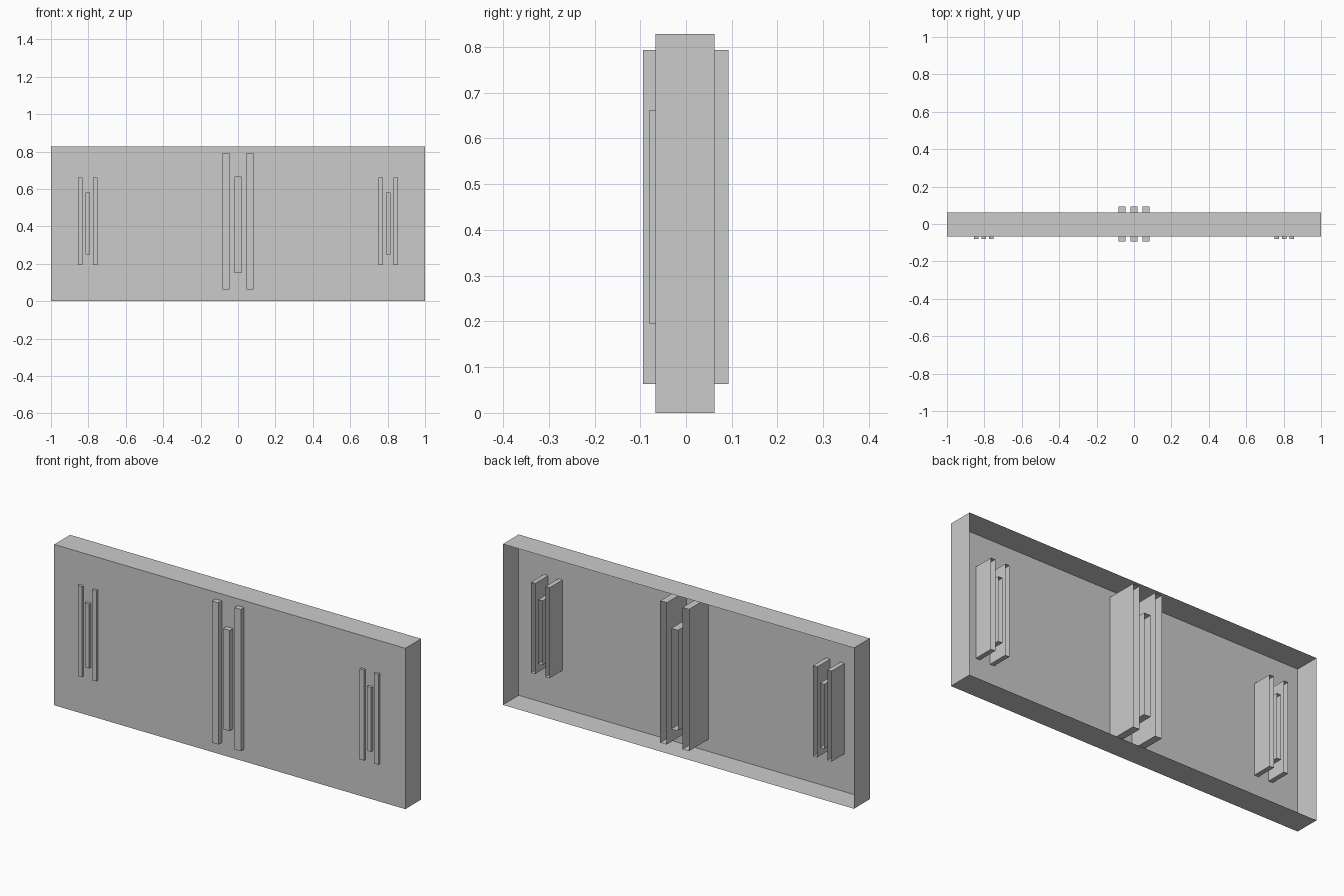
import bpy, bmesh

if "Cube" in bpy.data.objects:
    bpy.data.objects.remove(bpy.data.objects["Cube"])


def open_box(name, x, y, z):
    """Box shell between the given (min, max) ranges, open at the back (+y)."""
    bm = bmesh.new()
    bmesh.ops.create_cube(bm, size=1)
    back = [f for f in bm.faces if f.normal.y > 0.5]
    bmesh.ops.delete(bm, geom=back, context='FACES_ONLY')
    for v in bm.verts:
        v.co = [r[1] if c > 0 else r[0] for c, r in zip(v.co, (x, y, z))]
    mesh = bpy.data.meshes.new(name)
    bm.to_mesh(mesh)
    bm.free()
    obj = bpy.data.objects.new(name, mesh)
    bpy.context.collection.objects.link(obj)
    return obj


def slat_group(name, cx, spacing, width, y, outer_z, inner_z):
    """Two long slats with a shorter one between them."""
    for label, i in (("left", -1), ("middle", 0), ("right", 1)):
        x = cx + i * spacing
        open_box(f"{name}_{label}_slat", (x - width / 2, x + width / 2), y,
                 outer_z if i else inner_z)


# Panel tray
open_box("panel", (-1, 1), (-0.067, 0.062), (0, 0.828))

# Tall slats in the centre, passing through the panel
slat_group("centre", 0, 0.0635, 0.037, (-0.094, 0.093),
           (0.063, 0.793), (0.15, 0.668))

# Smaller slats near each end
for side, s in (("left_end", -1), ("right_end", 1)):
    slat_group(side, s * 0.803, 0.041, 0.024, (-0.081, 0.039),
               (0.195, 0.661), (0.251, 0.582))
